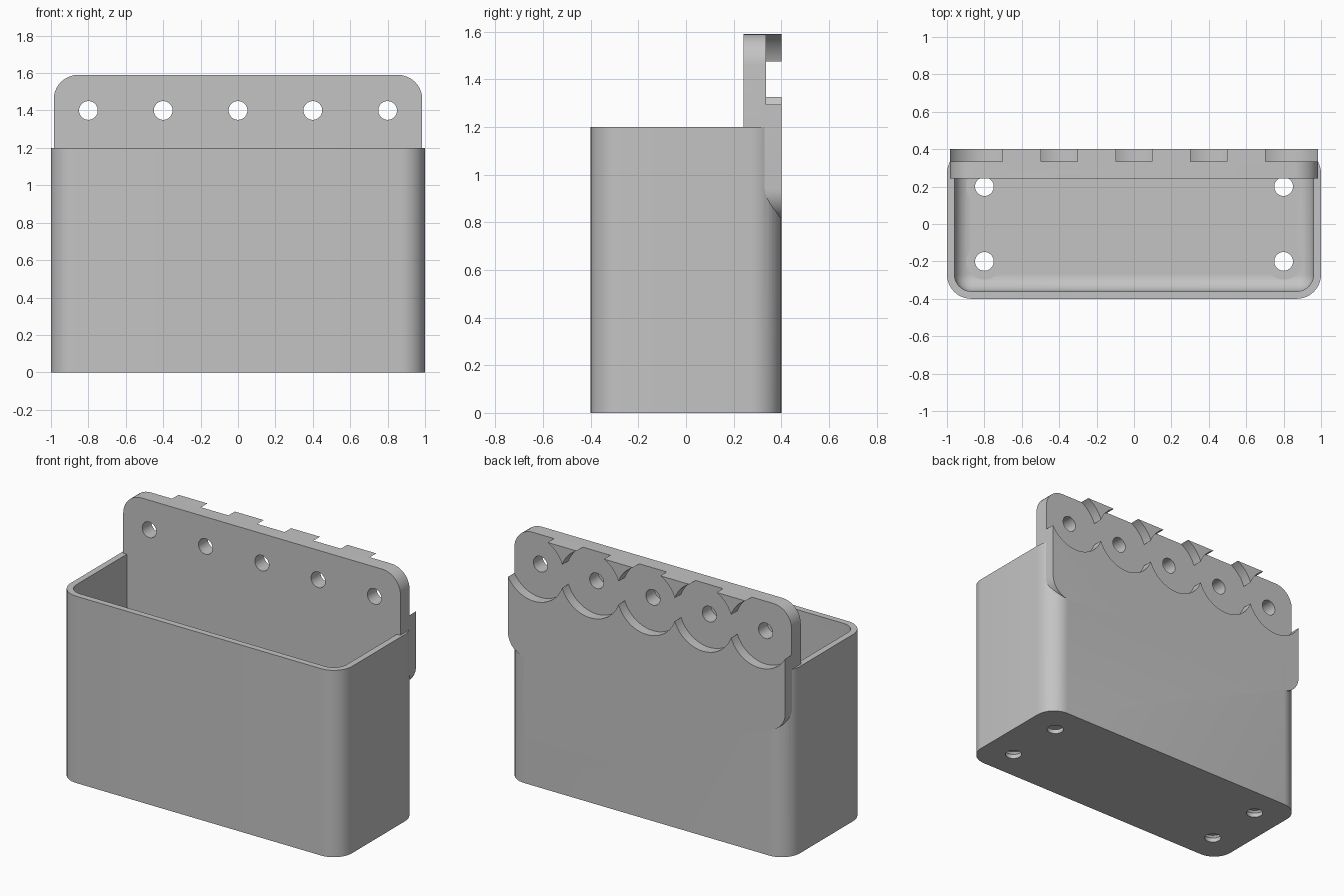
import bpy, bmesh
from math import pi
from mathutils import Matrix, Vector

old = bpy.data.objects.get("Cube")
if old:
    bpy.data.objects.remove(old, do_unlink=True)

grey = bpy.data.materials.new("plain grey")
grey.use_nodes = True
colour = (0.55, 0.55, 0.55, 1)
grey.diffuse_color = colour
grey.node_tree.nodes["Principled BSDF"].inputs["Base Color"].default_value = colour


def make_object(name, bm):
    bmesh.ops.recalc_face_normals(bm, faces=bm.faces)
    mesh = bpy.data.meshes.new(name)
    bm.to_mesh(mesh)
    bm.free()
    mesh.materials.append(grey)
    obj = bpy.data.objects.new(name, mesh)
    bpy.context.collection.objects.link(obj)
    return obj


def rounded_box(name, low, high, radius, axes):
    """Box whose edges running along the given axes are rounded."""
    low, high = Vector(low), Vector(high)
    bm = bmesh.new()
    size = Matrix.Diagonal((*(high - low), 1))
    bmesh.ops.create_cube(bm, size=1, matrix=Matrix.Translation((low + high) / 2) @ size)
    edges = [e for e in bm.edges
             if any(abs((e.verts[0].co - e.verts[1].co)[a]) > 1e-4 for a in axes)]
    bmesh.ops.bevel(bm, geom=edges, offset=radius, segments=10, profile=0.5, affect='EDGES')
    return make_object(name, bm)


def cylinder(name, base, length, r1, r2, along_y=False):
    """Cylinder or cone starting at base, running up z or back along y."""
    bm = bmesh.new()
    turn = Matrix.Rotation(-pi / 2, 4, 'X') if along_y else Matrix()
    place = Matrix.Translation(base) @ turn @ Matrix.Translation((0, 0, length / 2))
    bmesh.ops.create_cone(bm, cap_ends=True, segments=64, radius1=r1, radius2=r2,
                          depth=length, matrix=place)
    return make_object(name, bm)


def combine(target, tool, operation):
    """Apply a boolean and discard the tool object."""
    tool.hide_render = True
    mod = target.modifiers.new("combine", 'BOOLEAN')
    mod.operation, mod.solver, mod.object = operation, 'EXACT', tool
    graph = bpy.context.evaluated_depsgraph_get()
    mesh = bpy.data.meshes.new_from_object(target.evaluated_get(graph))
    target.modifiers.clear()
    target.data = mesh
    bpy.data.objects.remove(tool, do_unlink=True)


FLOOR = 0.075

# Open bin with rounded upright corners and a filleted cavity
wall_bin = rounded_box("wall_bin", (-1, -0.4, 0), (1, 0.4, 1.2), 0.13, [2])
cavity = rounded_box("cavity", (-0.96, -0.36, FLOOR), (0.96, 0.36, 1.6), 0.09, [0, 1, 2])
combine(wall_bin, cavity, 'DIFFERENCE')

# Thick mounting plate, rounded as seen from the front
plate = rounded_box("mounting_plate", (-0.985, 0.242, 0.81), (0.985, 0.4, 1.59), 0.13, [1])
combine(wall_bin, plate, 'UNION')

# Round recesses on the back of the plate, each with a through hole
for i in range(-2, 3):
    x = i * 0.4
    combine(wall_bin, cylinder("recess", (x, 0.335, 1.4), 0.3, 0.2136, 0.2136, True), 'DIFFERENCE')
    combine(wall_bin, cylinder("peg_hole", (x, 0.1, 1.4), 0.4, 0.05, 0.05, True), 'DIFFERENCE')

# Countersunk screw holes in the floor
for x in (-0.8, 0.8):
    for y in (-0.2, 0.2):
        combine(wall_bin, cylinder("screw_hole", (x, y, -0.1), 0.3, 0.05, 0.05), 'DIFFERENCE')
        combine(wall_bin, cylinder("countersink", (x, y, FLOOR - 0.048), 0.048, 0.049, 0.097),
                'DIFFERENCE')
        combine(wall_bin, cylinder("sink_clearance", (x, y, FLOOR), 0.06, 0.097, 0.097),
                'DIFFERENCE')

# Smooth the rounded surfaces, keep the edges sharp
wall_bin.data.materials.clear()
wall_bin.data.materials.append(grey)
for obj in bpy.context.selected_objects:
    obj.select_set(False)
wall_bin.select_set(True)
bpy.context.view_layer.objects.active = wall_bin
bpy.ops.object.shade_smooth_by_angle(angle=pi / 6)
